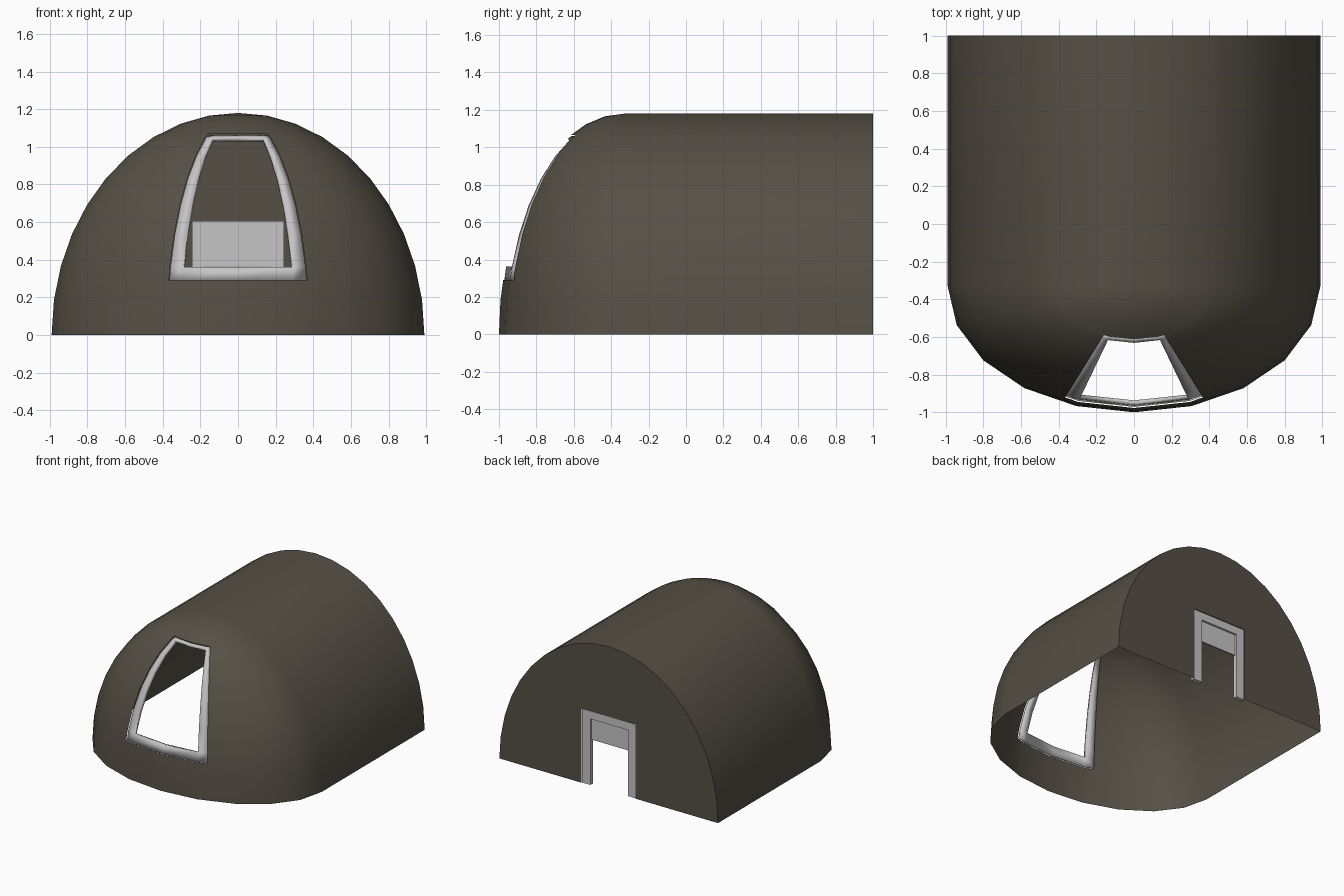
import bpy, bmesh, math

if "Cube" in bpy.data.objects:
    bpy.data.objects.remove(bpy.data.objects["Cube"])

A, B, D, Y0 = 0.99, 1.18, 0.67, -0.33      # half width, height, nose depth, nose start
LON_F, LAT_LO, LAT_HI = 22.8, 14.3, 65.0   # outer edge of the window frame (degrees)


def material(name, rgb):
    m = bpy.data.materials.new(name)
    m.diffuse_color = (*rgb, 1)
    m.use_nodes = True
    m.node_tree.nodes["Principled BSDF"].inputs["Base Color"].default_value = m.diffuse_color
    return m


BROWN = material("dark olive brown", (0.092, 0.080, 0.060))
GREY = material("light grey", (0.56, 0.56, 0.56))


def finish(name, bm, mat):
    bmesh.ops.remove_doubles(bm, verts=bm.verts, dist=1e-5)
    bmesh.ops.recalc_face_normals(bm, faces=bm.faces)
    me = bpy.data.meshes.new(name)
    bm.to_mesh(me)
    bm.free()
    me.materials.append(mat)
    ob = bpy.data.objects.new(name, me)
    bpy.context.collection.objects.link(ob)
    return ob


def smooth(ob, angle=30):
    bpy.ops.object.select_all(action='DESELECT')
    ob.select_set(True)
    bpy.context.view_layer.objects.active = ob
    bpy.ops.object.shade_smooth_by_angle(angle=math.radians(angle))


def lerp_trig(f, deg, step):
    """Trig value on the faceted arc, so extra cuts stay on the flat facets."""
    lo = math.floor(deg / step + 1e-6) * step
    t = (deg - lo) / step
    return f(math.radians(lo)) * (1 - t) + f(math.radians(lo + step)) * t


def nose_point(lon, lat, inset=0.0):
    c, s = lerp_trig(math.cos, lat, 9), lerp_trig(math.sin, lat, 9)
    return ((A - inset) * c * lerp_trig(math.sin, lon, 18),
            Y0 - (D - inset) * c * lerp_trig(math.cos, lon, 18),
            (B - inset) * s)


def quad(bm, pts):
    bm.faces.new([bm.verts.new(p) for p in pts])


def cells(lons, lats):
    for l0, l1 in zip(lons, lons[1:]):
        for t0, t1 in zip(lats, lats[1:]):
            yield l0, l1, t0, t1


lons = sorted([i * 18 for i in range(-5, 6)] + [-LON_F, LON_F])
lats = sorted([i * 9 for i in range(11)][:11] + [LAT_LO, LAT_HI])

# Shell: rounded nose with window hole, plus straight vault
bm = bmesh.new()
for l0, l1, t0, t1 in cells(lons, lats):
    if abs((l0 + l1) / 2) < LON_F and LAT_LO < (t0 + t1) / 2 < LAT_HI:
        continue
    if t0 >= 90:
        continue
    pts = [nose_point(l0, t0), nose_point(l1, t0), nose_point(l1, t1)]
    if t1 < 90:
        pts.append(nose_point(l0, t1))
    quad(bm, pts)
for side in (-1, 1):
    for t0, t1 in zip(lats, lats[1:]):
        if t0 < 90:
            (x0, y, z0), (x1, _, z1) = nose_point(90 * side, t0), nose_point(90 * side, t1)
            quad(bm, [(x0, Y0, z0), (x0, 1, z0), (x1, 1, z1), (x1, Y0, z1)])
smooth(finish("shell", bm, BROWN), 40)

# Window frame: band of the nose around the opening, thickened inward
bm = bmesh.new()
for l0, l1, t0, t1 in cells(lons, lats):
    lm, tm = abs((l0 + l1) / 2), (t0 + t1) / 2
    if lm < LON_F and LAT_LO < tm < LAT_HI and not (lm < 18 and 18 < tm < 63):
        quad(bm, [nose_point(a, t, 0.006) for a, t in ((l0, t0), (l1, t0), (l1, t1), (l0, t1))])
bmesh.ops.remove_doubles(bm, verts=bm.verts, dist=1e-5)
bmesh.ops.recalc_face_normals(bm, faces=bm.faces)
if sum(f.normal.y for f in bm.faces) > 0:
    bmesh.ops.reverse_faces(bm, faces=bm.faces)
frame = finish("window_frame", bm, GREY)
mod = frame.modifiers.new("thickness", 'SOLIDIFY')
mod.thickness, mod.offset = 0.025, -1
smooth(frame)


def prism(name, outline, y0, y1, mat):
    """Extrude an x-z outline from y0 to y1."""
    bm = bmesh.new()
    face = bm.faces.new([bm.verts.new((x, y0, z)) for x, z in outline])
    if y1 != y0:
        new = bmesh.ops.extrude_face_region(bm, geom=[face])["geom"]
        bmesh.ops.translate(bm, vec=(0, y1 - y0, 0),
                            verts=[v for v in new if isinstance(v, bmesh.types.BMVert)])
    return finish(name, bm, mat)


# Back wall with doorway notch
DW, DH, IW, IH = 0.245, 0.605, 0.17, 0.54
arch = [(A * math.cos(math.radians(9 * i)), B * math.sin(math.radians(9 * i))) for i in range(21)]
prism("back_wall", arch + [(-DW, 0), (-DW, DH), (DW, DH), (DW, 0)], 1.0, 1.0, BROWN)

# Door frame and the panel hanging in its upper part
prism("door_frame", [(-DW, 0), (-DW, DH), (DW, DH), (DW, 0), (IW, 0), (IW, IH), (-IW, IH), (-IW, 0)],
      0.96, 0.994, GREY)
prism("door_panel", [(-IW, 0.365), (IW, 0.365), (IW, IH), (-IW, IH)], 0.965, 0.978, GREY)
